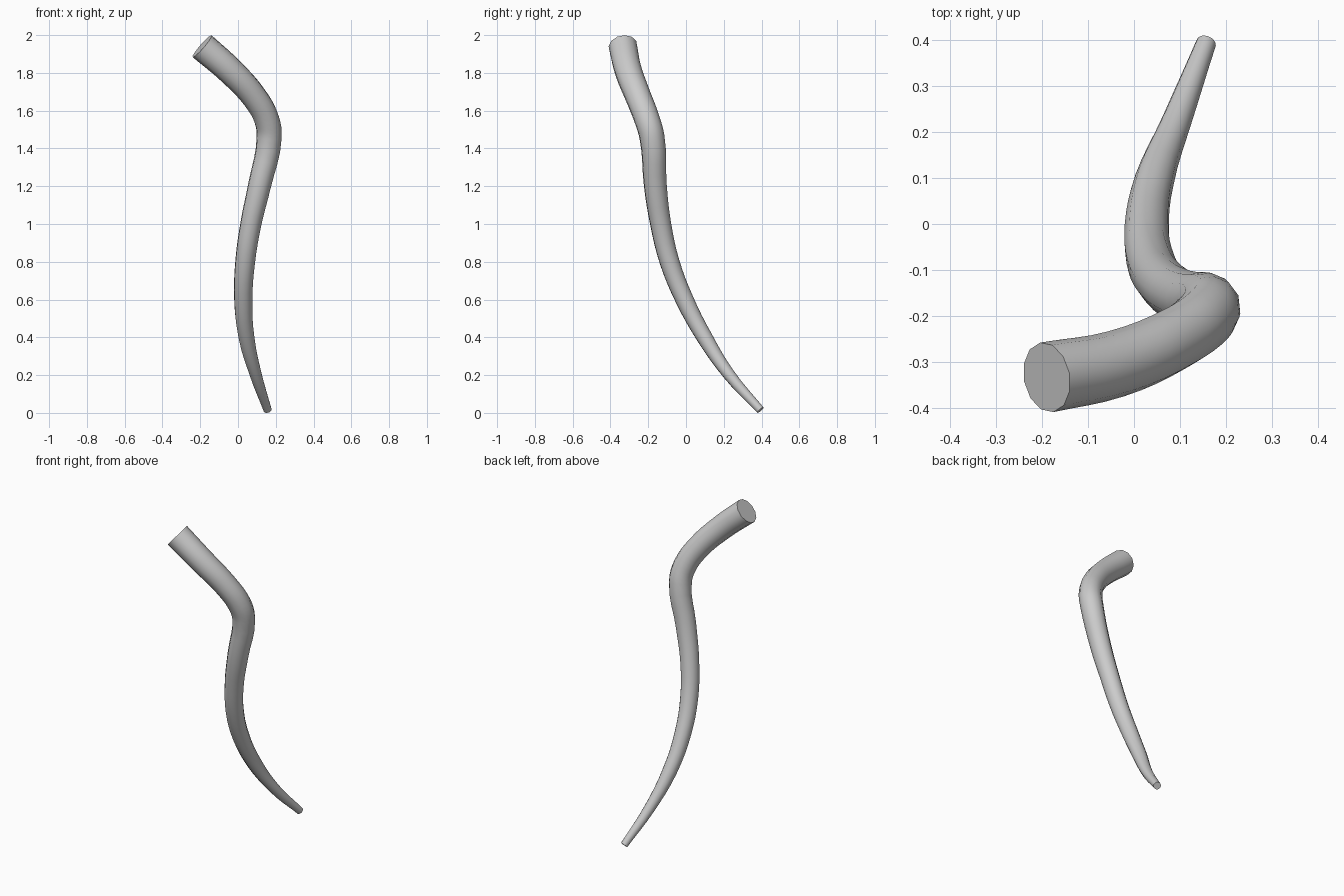
import bpy
import bmesh
import math

cube = bpy.data.objects.get("Cube")
if cube:
    bpy.data.objects.remove(cube, do_unlink=True)

# Plain grey material
grey = bpy.data.materials.new("plain_grey")
grey.use_nodes = True
colour = (0.6, 0.6, 0.6, 1)
grey.diffuse_color = colour
grey.node_tree.nodes["Principled BSDF"].inputs["Base Color"].default_value = colour

# Centre line of the horn: x, y, z, radius from the wide base to the narrow tip
path = [
    (-0.19, -0.334, 1.941, 0.077),
    (-0.04, -0.305, 1.81, 0.073),
    (0.09, -0.25, 1.667, 0.069),
    (0.152, -0.206, 1.553, 0.068),
    (0.165, -0.18, 1.46, 0.067),
    (0.113, -0.162, 1.2, 0.061),
    (0.068, -0.134, 1.0, 0.056),
    (0.038, -0.087, 0.8, 0.053),
    (0.028, -0.008, 0.6, 0.049),
    (0.045, 0.098, 0.4, 0.043),
    (0.095, 0.23, 0.2, 0.032),
    (0.157, 0.394, 0.015, 0.022),
]

# Tapered tube along a smooth curve
curve = bpy.data.curves.new("curved_horn", 'CURVE')
curve.dimensions = '3D'
curve.bevel_depth = 1.0
curve.bevel_resolution = 4
curve.resolution_u = 4
curve.use_fill_caps = True
spline = curve.splines.new('BEZIER')
spline.bezier_points.add(len(path) - 1)
for point, (x, y, z, radius) in zip(spline.bezier_points, path):
    point.co = (x, y, z)
    point.radius = radius
    point.handle_left_type = point.handle_right_type = 'AUTO'

horn = bpy.data.objects.new("curved_horn", curve)
bpy.context.collection.objects.link(horn)
bpy.ops.object.select_all(action='DESELECT')
horn.select_set(True)
bpy.context.view_layer.objects.active = horn
bpy.ops.object.convert(target='MESH')
horn = bpy.context.object

# Join the flat end caps to the tube
bm = bmesh.new()
bm.from_mesh(horn.data)
bmesh.ops.remove_doubles(bm, verts=bm.verts, dist=0.0005)
bmesh.ops.recalc_face_normals(bm, faces=bm.faces)
bm.to_mesh(horn.data)
bm.free()

horn.data.materials.clear()
horn.data.materials.append(grey)
bpy.ops.object.shade_smooth_by_angle(angle=math.radians(40))
